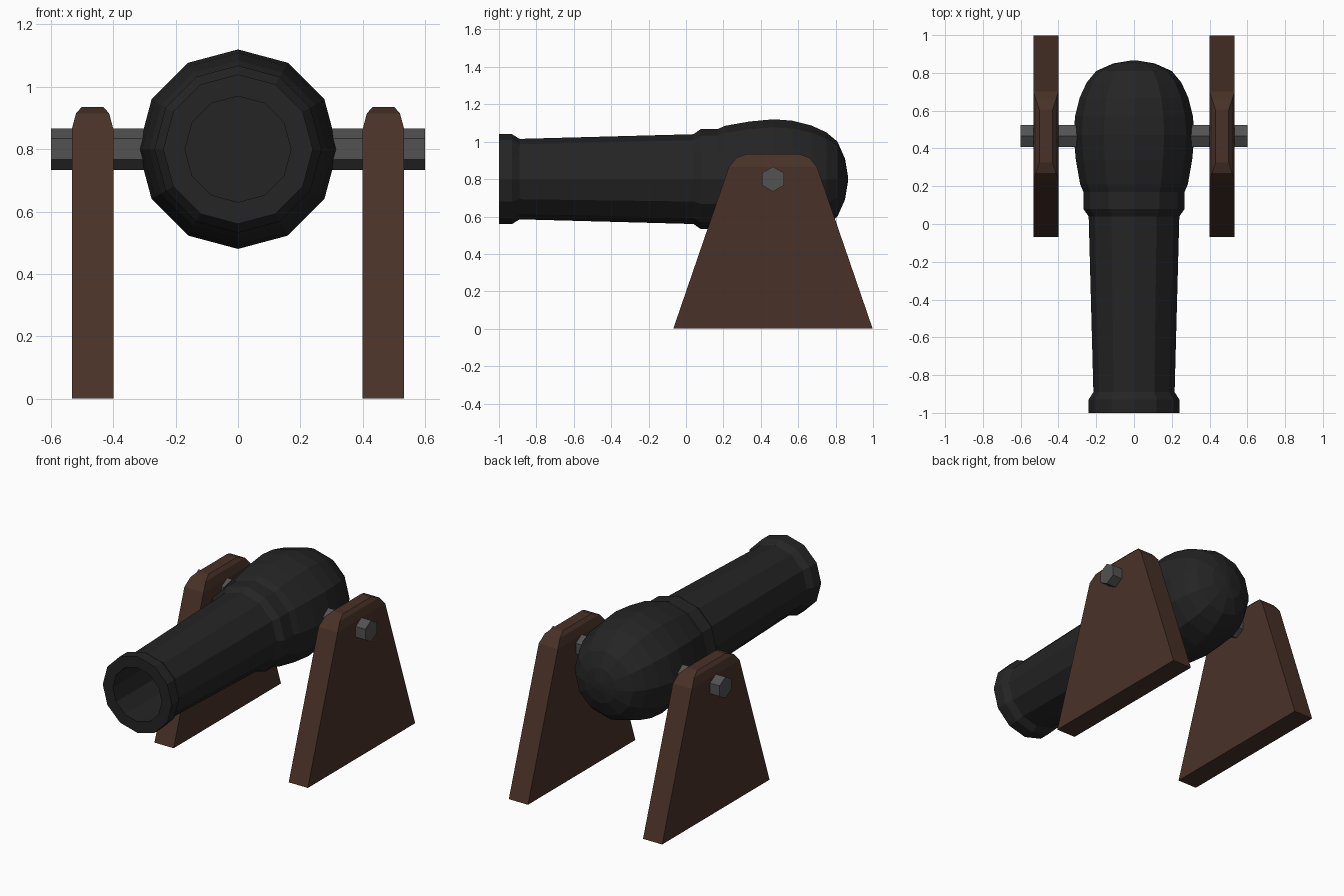
import bpy, bmesh
from math import sin, cos, pi

cube = bpy.data.objects.get("Cube")
if cube:
    bpy.data.objects.remove(cube, do_unlink=True)

PIVOT_Y, PIVOT_Z = 0.465, 0.80


def make_material(name, color):
    mat = bpy.data.materials.new(name)
    mat.use_nodes = True
    mat.diffuse_color = (*color, 1)
    mat.node_tree.nodes["Principled BSDF"].inputs["Base Color"].default_value = (*color, 1)
    return mat


def loft(name, rings, mat):
    """Skin a list of point rings, capping both ends."""
    bm = bmesh.new()
    loops = [[bm.verts.new(p) for p in ring] for ring in rings]
    for a, b in zip(loops, loops[1:]):
        n = len(a)
        for i in range(n):
            j = (i + 1) % n
            bm.faces.new((a[i], a[j], b[j], b[i]))
    bm.faces.new(loops[0])
    bm.faces.new(loops[-1])
    bmesh.ops.recalc_face_normals(bm, faces=bm.faces)
    mesh = bpy.data.meshes.new(name)
    bm.to_mesh(mesh)
    bm.free()
    mesh.materials.append(mat)
    obj = bpy.data.objects.new(name, mesh)
    bpy.context.collection.objects.link(obj)
    return obj


def circle(y, r, sides=12):
    return [(r * sin(2 * pi * i / sides), y, PIVOT_Z + r * cos(2 * pi * i / sides))
            for i in range(sides)]


iron = make_material("dark iron", (0.018, 0.018, 0.018))
steel = make_material("grey steel", (0.085, 0.085, 0.085))
wood = make_material("dark wood", (0.066, 0.032, 0.021))

# Barrel: bore floor, muzzle, tapered tube, collar and rounded breech
profile = [(0.0, 0.17), (-1.0, 0.17), (-1.0, 0.24), (-0.93, 0.24), (-0.89, 0.215),
           (0.04, 0.24), (0.08, 0.268), (0.17, 0.268), (0.21, 0.285), (0.34, 0.308),
           (0.47, 0.32), (0.57, 0.312), (0.67, 0.287), (0.75, 0.25), (0.81, 0.2),
           (0.85, 0.11), (0.865, 0.02)]
loft("barrel", [circle(y, r) for y, r in profile], iron)

# Hexagonal axle through the barrel and both stands
hexagon = [(0.067 * sin(pi * i / 3), 0.067 * cos(pi * i / 3)) for i in range(6)]
loft("axle", [[(x, PIVOT_Y + a, PIVOT_Z + b) for a, b in hexagon] for x in (-0.6, 0.6)], steel)

# Wooden side stands: tapered boards with a chamfered top
levels = [(0, 0.0665, 0.533), (0.865, 0.0665, 0.236), (0.915, 0.053, 0.195), (0.935, 0.035, 0.14)]
for side, sign in (("left", 1), ("right", -1)):
    rings = [[(sign * 0.4665 + sx * hx, PIVOT_Y + sy * hy, z)
              for sx, sy in ((-1, -1), (1, -1), (1, 1), (-1, 1))]
             for z, hx, hy in levels]
    loft(side + "_stand", rings, wood)
